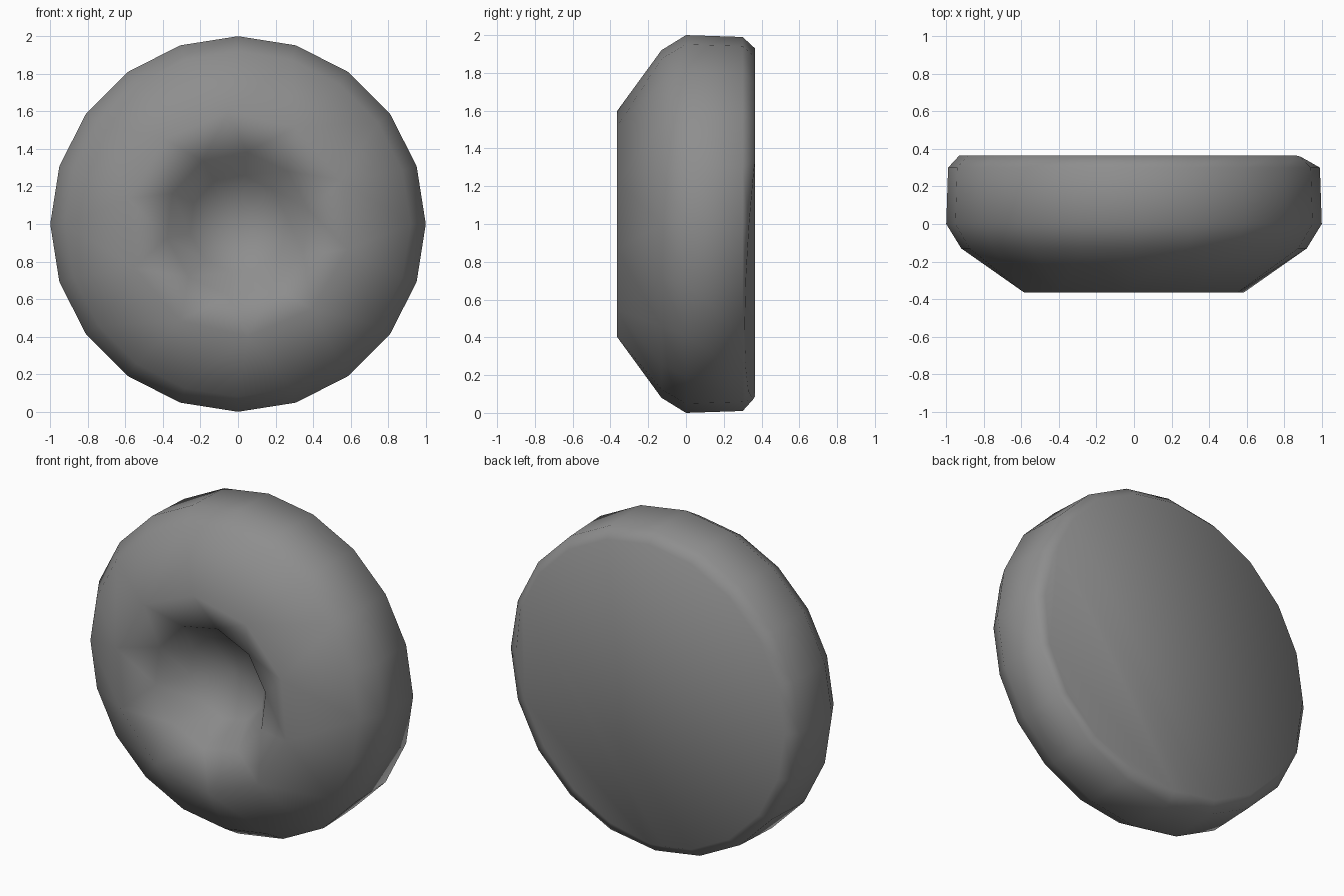
import bpy, bmesh
from math import sin, cos, radians, tau
from mathutils import Vector

cube = bpy.data.objects.get("Cube")
if cube:
    bpy.data.objects.remove(cube)

# Plain grey stone colour
grey = bpy.data.materials.new("grey")
grey.use_nodes = True
colour = (0.27, 0.27, 0.27, 1)
grey.diffuse_color = colour
grey.node_tree.nodes["Principled BSDF"].inputs["Base Color"].default_value = colour

bm = bmesh.new()


def ring(radius, y, count, phase=0):
    """Circle of vertices around the y axis, centred at height 1."""
    start = radians(phase)
    angles = [start + tau * i / count for i in range(count)]
    return [bm.verts.new((radius * cos(a), y, 1 + radius * sin(a))) for a in angles]


def bridge(a, b):
    """Join two rings; the second may have fewer vertices."""
    n, m = len(a), len(b)
    for i in range(n):
        near, far = int(i * m / n + 0.5) % m, int((i + 1) * m / n + 0.5) % m
        corners = [a[i], a[(i + 1) % n], b[far], b[near]]
        bm.faces.new(list(dict.fromkeys(corners)))


# Flat back, bevelled rim, sloping front and dished centre
rings = [
    ring(0.93, 0.365, 20),
    ring(0.99, 0.3, 20),
    ring(1.0, 0.0, 20),
    ring(0.92, -0.13, 20),
    ring(0.6, -0.365, 10, -13),
    ring(0.385, -0.27, 10, -25),
    ring(0.26, -0.1, 10, -25),
]
for a, b in zip(rings, rings[1:]):
    bridge(a, b)
back = bm.faces.new(rings[0])
centre = bm.verts.new((0, -0.03, 1))
floor = rings[-1]
for i in range(len(floor)):
    bm.faces.new((floor[i], floor[(i + 1) % len(floor)], centre))

# Shallow worn facet low on the left of the back
worn = Vector((0.79, 0, -0.61))
edge = Vector((0, 0, 1)) + worn * 0.48
bmesh.ops.bisect_plane(bm, geom=[back, *back.edges, *back.verts],
                       plane_co=edge, plane_no=worn)
for v in bm.verts:
    if v.co.y > 0.36:
        v.co.y -= 0.12 * max(0, (v.co - edge).dot(worn))

bmesh.ops.recalc_face_normals(bm, faces=bm.faces)
for face in bm.faces:
    face.smooth = True

mesh = bpy.data.meshes.new("dished_disc")
bm.to_mesh(mesh)
bm.free()
mesh.materials.append(grey)
disc = bpy.data.objects.new("dished_disc", mesh)
bpy.context.collection.objects.link(disc)
